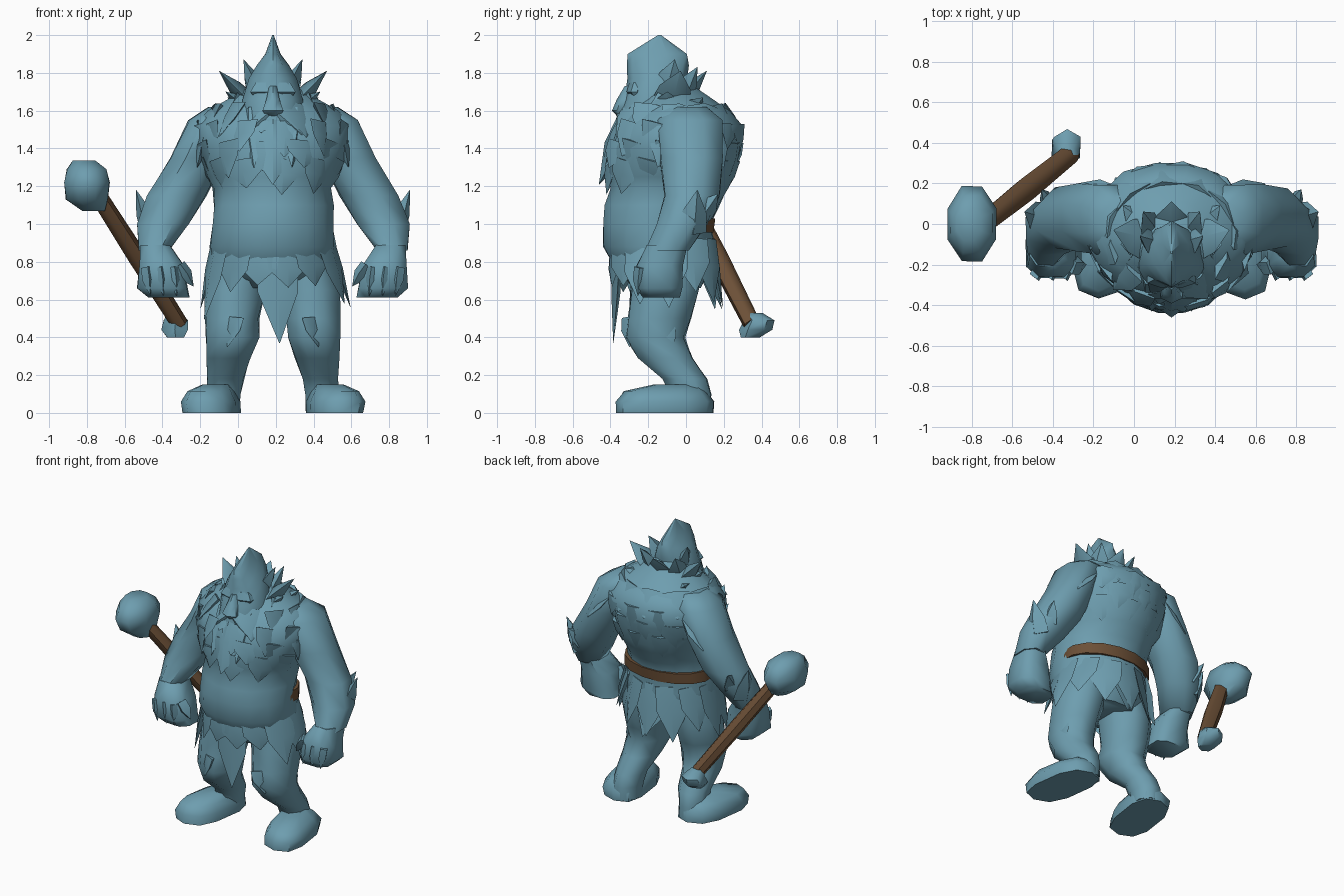
import bpy, bmesh, math, random
from mathutils import Vector

if "Cube" in bpy.data.objects:
    bpy.data.objects.remove(bpy.data.objects["Cube"])

random.seed(4)
CX = 0.185  # body centre line


def material(name, rgb):
    m = bpy.data.materials.new(name)
    m.diffuse_color = (*rgb, 1)
    m.use_nodes = True
    m.node_tree.nodes["Principled BSDF"].inputs["Base Color"].default_value = m.diffuse_color
    return m


BLUE = material("blue_hide", (0.155, 0.34, 0.43))
BROWN = material("brown_leather", (0.15, 0.08, 0.038))


def finish(bm, name, mat, angle=55):
    bmesh.ops.recalc_face_normals(bm, faces=bm.faces[:])
    me = bpy.data.meshes.new(name)
    bm.to_mesh(me)
    bm.free()
    ob = bpy.data.objects.new(name, me)
    bpy.context.collection.objects.link(ob)
    me.materials.append(mat)
    bpy.ops.object.select_all(action='DESELECT')
    ob.select_set(True)
    bpy.context.view_layer.objects.active = ob
    bpy.ops.object.shade_smooth_by_angle(angle=math.radians(angle))
    return ob


def skin_rings(bm, loops):
    n = len(loops[0])
    vs = [[bm.verts.new(p) for p in loop] for loop in loops]
    for a, b in zip(vs, vs[1:]):
        for i in range(n):
            j = (i + 1) % n
            bm.faces.new((a[i], a[j], b[j], b[i]))
    bm.faces.new(vs[0])
    bm.faces.new(vs[-1])


def loft(name, rings, n=10, side=1, jitter=0.0, power=1.0, shear=0.0, mat=BLUE):
    """Horizontal rings (dx, y, z, rx, ry) joined into a closed body part."""
    bm = bmesh.new()
    loops = []
    grow = 1 / math.cos(math.pi / n) if power == 1 else 1.03
    for dx, y, z, rx, ry in rings:
        loop = []
        for i in range(n):
            a = 2 * math.pi * (i + 0.5) / n
            c, s = math.cos(a), math.sin(a)
            c = math.copysign(abs(c) ** power, c)
            s = math.copysign(abs(s) ** power, s)
            k = grow * (1 + random.uniform(-jitter, jitter))
            px = dx + rx * c * k - shear * s
            loop.append((CX + side * px, y + ry * s * k, z))
        loops.append(loop)
    skin_rings(bm, loops)
    return finish(bm, name, mat)


def shard(bm, base, tip, width, thick, bulge=1.0):
    """Pointed tuft with a four sided base, facing away from the body axis."""
    base, tip = Vector(base), Vector(tip)
    d = (tip - base).normalized()
    out = Vector((base.x, base.y + 0.1, 0.001)).normalized()
    side = d.cross(out)
    side = side.normalized() if side.length > 0.1 else Vector((1, 0, 0))
    nor = side.cross(d)
    c = Vector((CX, 0, 0))
    loops = []
    for t, k in ((0, 1.0), (0.45, 0.85 * bulge), (1, 0.02)):
        p = base.lerp(tip, t) + c
        loops.append([p + side * width * k, p + nor * thick * k,
                      p - side * width * k, p - nor * thick * k])
    skin_rings(bm, loops)


# Torso: heavy belly, hunched back and broad shoulders
TORSO = [(0, -.10, .66, .22, .18), (0, -.12, .78, .31, .26), (0, -.145, .88, .33, .295),
         (0, -.155, 1.0, .32, .285), (0, -.125, 1.1, .315, .30), (0, -.09, 1.19, .315, .31),
         (0, -.08, 1.25, .35, .335), (0, -.06, 1.4, .40, .345), (0, -.03, 1.52, .41, .335),
         (0, -.035, 1.60, .34, .26), (0, -.06, 1.68, .20, .17), (0, -.08, 1.75, .08, .09)]
loft("torso", TORSO, 16, jitter=0.025)


def torso_at(z):
    for a, b in zip(TORSO, TORSO[1:]):
        if a[2] <= z <= b[2]:
            t = (z - a[2]) / (b[2] - a[2])
            return [a[i] + (b[i] - a[i]) * t for i in range(5)]
    return TORSO[-1]


# Shaggy fur rows over the chest, shoulders and back
bm = bmesh.new()
for row, z in enumerate((1.62, 1.53, 1.43, 1.34)):
    count = 11
    for i in range(count):
        a = 2 * math.pi * (i + 0.5 * (row % 2)) / count
        c, s = math.cos(a), math.sin(a)
        _, y, _, rx, ry = torso_at(z)
        drop = random.uniform(.13, .19)
        _, y2, _, rx2, ry2 = torso_at(z - drop)
        k = random.uniform(1.02, 1.09) if s < 0.3 else random.uniform(1.0, 1.05)
        if abs(c) > 0.8:
            k = 0.95
        shard(bm, (rx * c * .95, y + ry * s * .95, z),
              (rx2 * c * k, y2 + ry2 * s * k, z - drop), random.uniform(.09, .12), .035)
finish(bm, "body_fur", BLUE)

# Head with tall crest, nose, brow
loft("head", [(0, -.25, 1.44, .13, .11), (0, -.2, 1.56, .16, .16), (0, -.17, 1.66, .16, .15),
              (0, -.15, 1.77, .125, .15), (0, -.15, 1.84, .085, .155), (0, -.15, 1.90, .04, .15),
              (0, -.14, 2.0, .004, .008)], 10, jitter=.02)
loft("nose", [(0, -.32, 1.56, .03, .03), (0, -.34, 1.60, .055, .045), (0, -.32, 1.66, .035, .04),
              (0, -.29, 1.73, .02, .03)], 6)
loft("brow", [(0, -.26, 1.67, .10, .03), (0, -.275, 1.70, .12, .04),
              (0, -.26, 1.75, .09, .04)], 8)

# Beard, ears and hair spikes
bm = bmesh.new()
shard(bm, (0, -.29, 1.56), (0, -.46, 1.21), .13, .07, 1.2)
for s in (-1, 1):
    shard(bm, (s * .03, -.34, 1.58), (s * .16, -.36, 1.47), .04, .025)
    shard(bm, (s * .10, -.26, 1.60), (s * .10, -.43, 1.30), .08, .05, 1.1)
    shard(bm, (s * .15, -.18, 1.62), (s * .20, -.35, 1.36), .09, .05, 1.1)
    shard(bm, (s * .18, -.08, 1.64), (s * .27, -.22, 1.46), .09, .05)
finish(bm, "beard", BLUE)
bm = bmesh.new()
for s in (-1, 1):
    shard(bm, (s * .13, -.08, 1.65), (s * .285, -.03, 1.81), .10, .045)
    shard(bm, (s * .14, -.10, 1.62), (s * .25, -.10, 1.70), .08, .04)
finish(bm, "ears", BLUE)
bm = bmesh.new()
for s in (-1, 1):
    shard(bm, (s * .09, -.10, 1.72), (s * .155, -.06, 1.87), .07, .04)
    shard(bm, (s * .10, -.03, 1.68), (s * .14, .06, 1.83), .07, .04)
    shard(bm, (s * .15, .0, 1.60), (s * .24, .09, 1.67), .07, .04)
shard(bm, (0, -.02, 1.66), (0, .11, 1.81), .09, .045)
finish(bm, "hair_spikes", BLUE)

ARM = [(.25, .01, 1.62, .09, .10), (.315, .02, 1.55, .13, .17), (.40, .03, 1.35, .145, .165),
       (.51, .03, 1.15, .155, .145), (.585, -.02, 1.0, .135, .13), (.63, -.10, .86, .08, .12)]
HAND = [(.625, -.10, .89, .08, .11), (.59, -.14, .78, .12, .125),
        (.585, -.145, .66, .135, .125), (.55, -.13, .61, .11, .10)]
LEG = [(.16, -.10, .82, .14, .17), (.20, -.11, .65, .155, .18), (.215, -.14, .5, .14, .165),
       (.215, -.165, .40, .14, .155), (.235, -.11, .29, .115, .145),
       (.25, -.005, .18, .095, .115), (.26, .02, .10, .09, .11), (.26, .03, .01, .085, .10)]
FOOT = [(.325, -.11, 0, .14, .25), (.33, -.11, .06, .145, .25),
        (.325, -.11, .115, .115, .21), (.29, -.05, .15, .07, .12)]

for s, label in ((-1, "right"), (1, "left")):
    # Limbs
    loft(label + "_arm", ARM, 8, s, .04)
    loft(label + "_hand", HAND, 8, s, .03, .7)
    loft(label + "_leg", LEG, 8, s, .04)
    loft(label + "_foot", FOOT, 10, s, .02, .75, .035)
    # Fingers and thumb curled along the front of the fist
    bm = bmesh.new()
    for i in range(3):
        x = .53 + i * .07
        shard(bm, (s * x, -.24, .77), (s * (x - .02), -.255, .62), .035, .03, 1.2)
    shard(bm, (s * .50, -.20, .78), (s * .42, -.2, .67), .05, .04, 1.2)
    finish(bm, label + "_fingers", BLUE)
    # Elbow spikes and arm tufts
    bm = bmesh.new()
    shard(bm, (s * .65, .03, .96), (s * .725, .06, 1.18), .08, .05)
    shard(bm, (s * .60, .08, 1.05), (s * .64, .17, 1.16), .06, .04)
    shard(bm, (s * .34, .12, 1.48), (s * .46, .20, 1.30), .09, .04)
    shard(bm, (s * .36, -.10, 1.48), (s * .40, -.15, 1.30), .08, .04)
    finish(bm, label + "_arm_fur", BLUE)
    # Fur at the knee and shin
    bm = bmesh.new()
    shard(bm, (s * .21, -.27, .50), (s * .24, -.30, .35), .09, .04)
    shard(bm, (s * .32, -.12, .48), (s * .335, -.08, .30), .06, .03)
    finish(bm, label + "_leg_fur", BLUE)

# Ragged skirt of hide flaps, with a long flap in front
bm = bmesh.new()
N = 13
for i in range(N):
    a = 2 * math.pi * i / N + math.pi / 2
    c, s = math.cos(a), math.sin(a)
    top = .92 + .08 * min(s, 0)
    low = random.uniform(.55, .65) if s > -.6 else random.uniform(.62, .70)
    if abs(c) > .9:
        low -= .07
    k = random.uniform(1.1, 1.22) if s > -.6 else 1.0
    shard(bm, (.30 * c, -.13 + .255 * s, top), (.34 * c * k, -.13 + .27 * s * k, low),
          .11, .025, 1.1)
shard(bm, (.02, -.36, .86), (.035, -.385, .37), .11, .025, 1.15)
shard(bm, (-.02, .08, .88), (.03, .19, .55), .12, .03, 1.1)
finish(bm, "hide_skirt", BLUE)

# Belt showing around the back of the waist
loft("belt", [(0, -.07, .955, .318, .215), (0, -.07, 1.03, .312, .225)], 16, mat=BROWN)


# Club laid diagonally behind the right hand
def bar(name, p, q, stations, n, mat):
    p, q = Vector(p), Vector(q)
    d = (q - p).normalized()
    u = d.cross(Vector((0, 0, 1))).normalized()
    v = u.cross(d)
    bm = bmesh.new()
    loops = []
    for t, ru, rv in stations:
        o = p.lerp(q, t)
        loops.append([o + u * ru * math.cos(2 * math.pi * i / n)
                      + v * rv * math.sin(2 * math.pi * i / n) for i in range(n)])
    skin_rings(bm, loops)
    return finish(bm, name, mat)


bar("club_shaft", (-.76, -.01, 1.18), (-.31, .35, .47),
    [(0, .05, .045), (.5, .06, .05), (1, .05, .045)], 7, BROWN)
loft("club_butt", [(-.515, .34, .40, .045, .045), (-.52, .37, .44, .07, .075),
                   (-.515, .39, .49, .065, .07), (-.52, .35, .53, .035, .045)], 6, jitter=.04)
loft("club_head", [(-.95, .01, 1.07, .06, .07), (-.985, 0, 1.13, .11, .14),
                   (-.985, 0, 1.22, .12, .185), (-.985, 0, 1.29, .105, .14),
                   (-1.0, 0, 1.335, .06, .08)], 8, jitter=.02)
